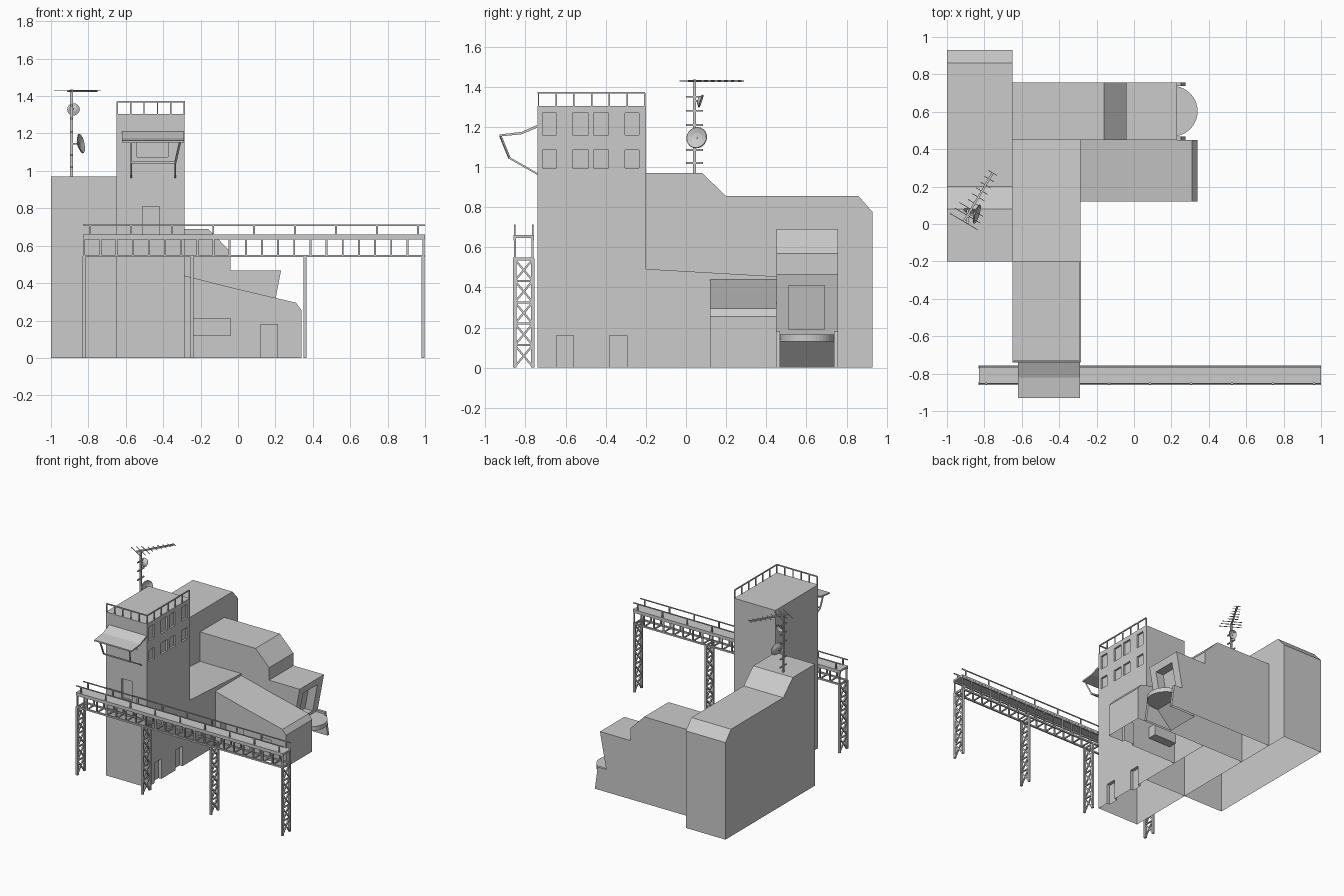
import bpy, bmesh, math
from mathutils import Vector, Matrix

if "Cube" in bpy.data.objects:
    bpy.data.objects.remove(bpy.data.objects["Cube"])


def finish(name, bm):
    bmesh.ops.recalc_face_normals(bm, faces=bm.faces)
    me = bpy.data.meshes.new(name)
    bm.to_mesh(me)
    bm.free()
    ob = bpy.data.objects.new(name, me)
    bpy.context.collection.objects.link(ob)
    return ob


def prism(name, pts, axis, a, b):
    """Extrude a profile: axis 'x' uses (y,z), 'y' uses (x,z), 'z' uses (x,y)."""
    def put(p, d):
        return {'x': (d, p[0], p[1]), 'y': (p[0], d, p[1]), 'z': (p[0], p[1], d)}[axis]
    bm = bmesh.new()
    lo = [bm.verts.new(put(p, a)) for p in pts]
    hi = [bm.verts.new(put(p, b)) for p in pts]
    bm.faces.new(lo)
    bm.faces.new(hi)
    n = len(pts)
    for i in range(n):
        j = (i + 1) % n
        bm.faces.new((lo[i], lo[j], hi[j], hi[i]))
    return finish(name, bm)


def box(name, x, y, z):
    return prism(name, [(x[0], y[0]), (x[1], y[0]), (x[1], y[1]), (x[0], y[1])], 'z', *z)


def bars(name, segs):
    """One object made of square rods (start, end, thickness)."""
    bm = bmesh.new()
    for p, q, t in segs:
        p, q = Vector(p), Vector(q)
        d = q - p
        m = (Matrix.Translation((p + q) / 2) @ d.to_track_quat('Z', 'Y').to_matrix().to_4x4()
             @ Matrix.Diagonal((t, t, d.length, 1)))
        bmesh.ops.create_cube(bm, size=1, matrix=m)
    return finish(name, bm)


def cut(ob, cutters):
    bpy.context.view_layer.objects.active = ob
    for c in cutters:
        c.hide_render = True
        m = ob.modifiers.new("recess", 'BOOLEAN')
        m.operation, m.solver, m.object = 'DIFFERENCE', 'EXACT', c
        bpy.ops.object.modifier_apply(modifier=m.name)
        bpy.data.objects.remove(c)


def open_bottom(ob):
    bm = bmesh.new()
    bm.from_mesh(ob.data)
    low = [f for f in bm.faces if all(v.co.z < 0.002 for v in f.verts)]
    bmesh.ops.delete(bm, geom=low, context='FACES')
    bm.to_mesh(ob.data)
    bm.free()


# Main masses
hall = prism("rear_hall", [(-.2, 0), (-.2, .97), (.08, .97), (.2, .855), (.86, .855),
                           (.93, .775), (.93, 0)], 'x', -1, -.65)
tower = box("tower", (-.65, -.285), (-.74, -.2), (0, 1.305))
link = prism("link_block", [(-.2, 0), (-.2, .492), (.45, .455), (.45, 0)], 'x', -.65, -.285)
wing = prism("side_wing", [(-.285, 0), (-.285, .44), (-.03, .375), (.31, .295), (.34, .255),
                           (.34, 0)], 'y', .12, .45)
annex = prism("stepped_annex", [(-.65, 0), (-.65, .69), (-.16, .69), (-.04, .568), (-.04, .468),
                                (.23, .468), (.175, .18), (.25, .18), (.275, 0)], 'y', .45, .757)

# Tower windows and doors
cs = []
for y0, y1 in ((-.715, -.645), (-.565, -.485), (-.46, -.385), (-.305, -.235)):
    for z in ((.995, 1.085), (1.16, 1.27)):
        cs.append(box("cutter", (-.3, -.2), (y0, y1), z))
for y in ((-.645, -.56), (-.38, -.295)):
    cs.append(box("cutter", (-.31, -.2), y, (-.05, .16)))
cs.append(box("cutter", (-.51, -.42), (-.8, -.725), (.655, .81)))
cs.append(box("cutter", (-.54, -.375), (-.8, -.725), (1.075, 1.155)))
cut(tower, cs)

# Wing window and door
cut(wing, [box("cutter", (-.24, -.04), (0, .19), (.12, .21)),
           box("cutter", (.12, .21), (0, .14), (-.05, .18))])

# Annex slanted window and undercut below the balcony
cut(annex, [prism("cutter", [(.4, .41), (.15, .41), (.108, .19), (.4, .19)], 'y', .51, .69),
            prism("cutter", [(.4, .185), (.176, .185), (.166, .13), (.04, 0), (.04, -.05),
                             (.4, -.05)], 'y', .468, .737)])
for ob in (hall, tower, link, wing, annex):
    open_bottom(ob)

# Half-round balcony
arc = [(.205 + .135 * math.cos(a), .603 + .135 * math.sin(a))
       for a in (math.pi * (i / 20 - .5) for i in range(21))]
prism("balcony", [(.16, .468)] + arc + [(.16, .738)], 'z', .13, .165)

# Roof railing on the front and right edges
segs = [((-.645, -.735, 1.37), (-.288, -.735, 1.37), .008),
        ((-.288, -.735, 1.37), (-.288, -.205, 1.37), .008)]
for i in range(6):
    x = -.645 + .357 * i / 5
    segs.append(((x, -.735, 1.3), (x, -.735, 1.37), .007))
for i in range(1, 7):
    y = -.735 + .53 * i / 6
    segs.append(((-.288, y, 1.3), (-.288, y, 1.37), .007))
bars("roof_railing", segs)

# Canopy with bent bracket rods
prism("canopy", [(-.74, 1.21), (-.82, 1.175), (-.93, 1.162), (-.93, 1.152), (-.82, 1.163),
                 (-.74, 1.196)], 'x', -.62, -.29)
segs = [((-.57, -.88, 1.045), (-.33, -.88, 1.045), .009)]
for xt, xb in ((-.57, -.57), (-.31, -.335)):
    segs += [((xt, -.925, 1.155), (xb, -.88, 1.045), .009),
             ((xb, -.88, 1.045), (xb, -.74, .965), .009)]
bars("canopy_brackets", segs)

# Antenna mast with rungs and directional aerial
mx, my = -.89, .043
segs = [((mx, my, .96), (mx, my, 1.435), .014)]
for z in (1.02, 1.085, 1.21, 1.28, 1.35):
    segs.append(((mx, my - .042, z), (mx, my + .042, z), .009))
bars("antenna_mast", segs)
root, d = Vector((mx - .02, my - .03, 1.428)), Vector((.155, .26, 0))
side = Vector((.86, -.51, 0))
segs = [(root, root + d, .011)]
for i in range(9):
    c, h = root + d * (i / 8), .085 - .006 * i if i < 3 else .05 - .003 * i
    segs.append((c - side * h, c + side * h, .004))
bars("aerial", segs)


def dish(name, loc, direction, r):
    rings = [(0, -.012), (r * .5, -.008), (r, .005), (r * .95, .009), (r * .5, -.002), (0, -.006)]
    bm = bmesh.new()
    vs = [bm.verts.new((x, 0, z)) for x, z in rings]
    es = [bm.edges.new(e) for e in zip(vs, vs[1:])]
    bmesh.ops.spin(bm, geom=vs + es, axis=(0, 0, 1), cent=(0, 0, 0), angle=2 * math.pi, steps=20)
    bmesh.ops.remove_doubles(bm, verts=bm.verts, dist=1e-5)
    rot = Vector(direction).to_track_quat('Z', 'Y').to_matrix().to_4x4()
    bm.transform(Matrix.Translation(loc) @ rot)
    finish(name, bm)


dish("large_dish", (-.845, .055, 1.145), (.93, -.3, .2), .054)
dish("small_dish", (-.88, .068, 1.33), (.1, .93, -.3), .034)
bars("dish_arms", [((mx, my, 1.145), (-.85, .055, 1.145), .01),
                   ((mx, my, 1.33), (-.88, .068, 1.33), .01)])

# Elevated walkway: deck, side trusses and handrails
ys = (-.853, -.764)
box("walkway_deck", (-.83, 1), (-.86, -.757), (.645, .66))
truss, rail = [], []
for y in ys:
    for z in (.545, .64):
        truss.append(((-.83, y, z), (1, y, z), .012))
    rail.append(((-.83, y, .71), (1, y, .71), .007))
    for i in range(9):
        x = -.79 + .219 * i
        rail.append(((x, y, .65), (x, y, .71), .009))
n = 22
for i in range(n):
    x = -.822 + 1.814 * i / (n - 1)
    for y in ys:
        truss.append(((x, y, .545), (x, y, .645), .01))
    truss.append(((x, ys[0], .545), (x, ys[1], .545), .009))
bars("walkway_truss", truss)
bars("walkway_handrails", rail)

# Braced trestle legs
for k, x in enumerate((-.823, -.245, .358, .99)):
    segs = [((x, y, 0), (x, y, .545), .016) for y in ys]
    for i in range(5):
        z0, z1 = .005 + .107 * i, .005 + .107 * (i + 1)
        segs += [((x, ys[0], z0), (x, ys[1], z1), .01), ((x, ys[1], z0), (x, ys[0], z1), .01),
                 ((x, ys[0], z1), (x, ys[1], z1), .01)]
    bars(f"trestle_leg_{k + 1}", segs)
